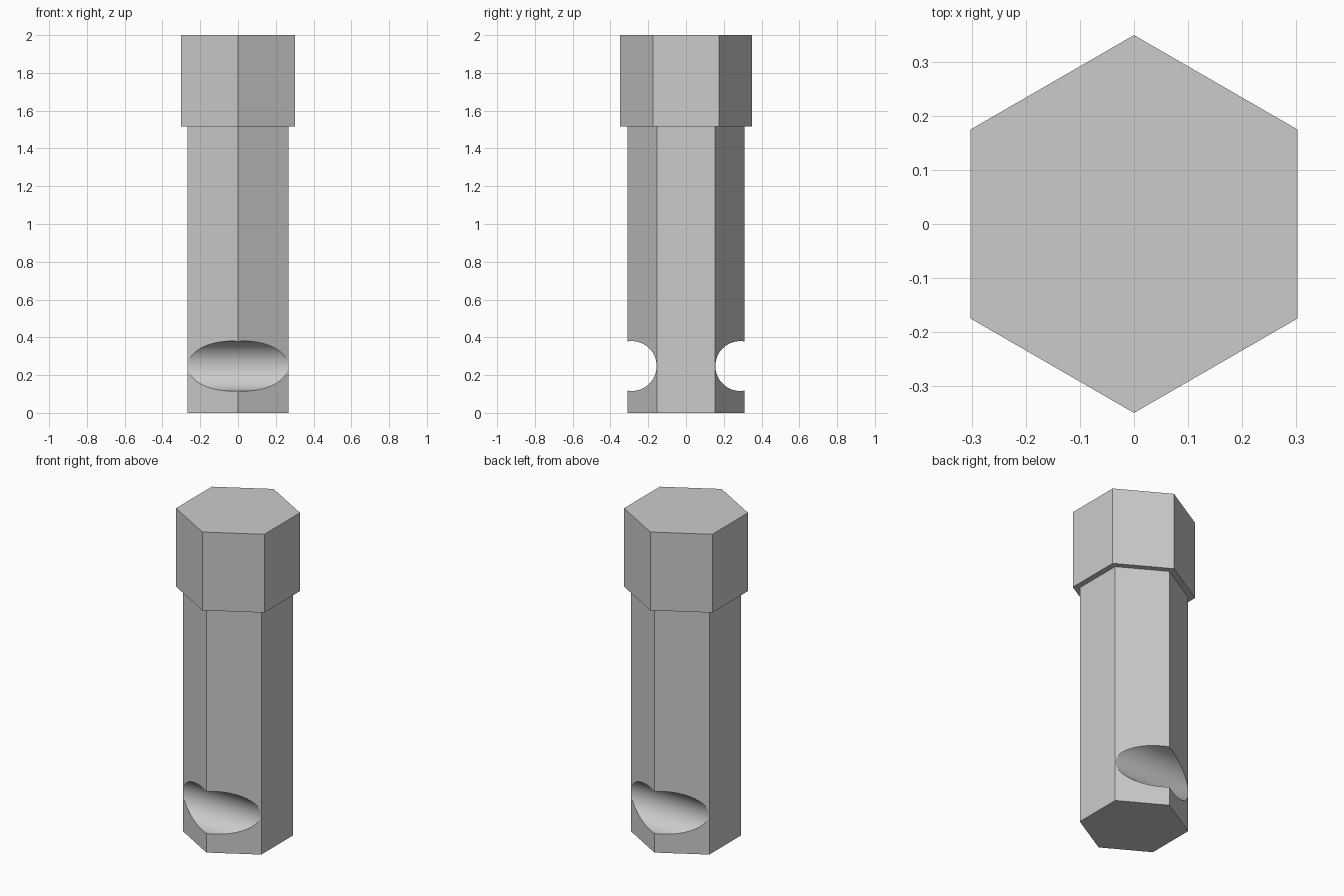
import bpy
from math import pi

default = bpy.data.objects.get("Cube")
if default:
    bpy.data.objects.remove(default, do_unlink=True)

# Plain grey metal
grey = bpy.data.materials.new("grey metal")
grey.use_nodes = True
color = (0.6, 0.6, 0.6, 1)
grey.diffuse_color = color
grey.node_tree.nodes["Principled BSDF"].inputs["Base Color"].default_value = color


def prism(name, sides, radius, depth, location, rotation=(0, 0, 0)):
    bpy.ops.mesh.primitive_cylinder_add(
        vertices=sides, radius=radius, depth=depth, location=location, rotation=rotation)
    obj = bpy.context.object
    obj.name = name
    obj.data.materials.append(grey)
    return obj


# Hexagonal head and shaft, corners pointing front and back
head_bottom, top = 1.515, 2.0
head = prism("hex_head", 6, 0.349, top - head_bottom, (0, 0, (top + head_bottom) / 2))
shaft = prism("hex_shaft", 6, 0.309, head_bottom, (0, 0, head_bottom / 2))

# Round grooves across the front and back of the shaft, near the bottom
groove_radius, groove_floor, groove_height = 0.132, 0.1555, 0.248
for name, side in (("front", -1), ("back", 1)):
    cutter = prism(name + "_groove_cutter", 96, groove_radius, 1,
                   (0, side * (groove_floor + groove_radius), groove_height), (0, pi / 2, 0))
    cutter.hide_render = True
    cut = shaft.modifiers.new(name + "_groove", "BOOLEAN")
    cut.operation = "DIFFERENCE"
    cut.solver = "EXACT"
    cut.object = cutter
    bpy.context.view_layer.objects.active = shaft
    bpy.ops.object.modifier_apply(modifier=cut.name)
    bpy.data.objects.remove(cutter, do_unlink=True)

# Smooth groove walls, crisp hex edges
bpy.ops.object.select_all(action="DESELECT")
shaft.select_set(True)
bpy.context.view_layer.objects.active = shaft
bpy.ops.object.shade_smooth_by_angle(angle=pi / 9)
